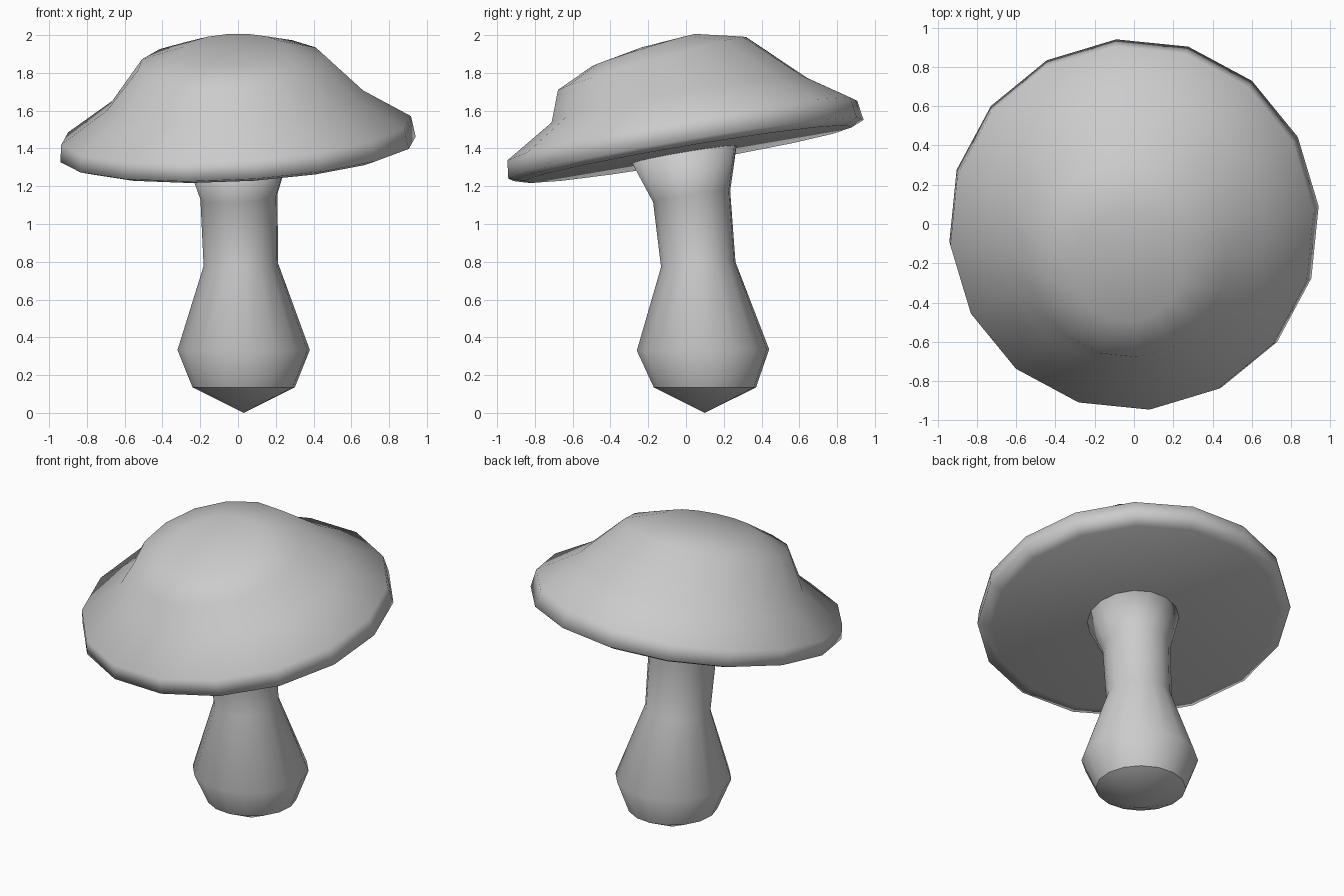
import bpy, bmesh
from math import cos, sin, radians, tau

if "Cube" in bpy.data.objects:
    bpy.data.objects.remove(bpy.data.objects["Cube"])

SIDES = 16
PHASE = radians(5.5)


def lathe(name, rings, start_pole, end_pole, sharp_rings=()):
    """Skin tilted rings (cx, cy, cz, radius, slope_x, slope_y) between two poles."""
    bm = bmesh.new()
    loops = []
    for cx, cy, cz, r, sx, sy in rings:
        loop = []
        for i in range(SIDES):
            a = PHASE + tau * i / SIDES
            x, y = r * cos(a), r * sin(a)
            loop.append(bm.verts.new((cx + x, cy + y, cz + sx * x + sy * y)))
        loops.append(loop)
    p0, p1 = bm.verts.new(start_pole), bm.verts.new(end_pole)
    for i in range(SIDES):
        j = (i + 1) % SIDES
        bm.faces.new((p0, loops[0][j], loops[0][i]))
        bm.faces.new((p1, loops[-1][i], loops[-1][j]))
        for a, b in zip(loops, loops[1:]):
            bm.faces.new((a[i], a[j], b[j], b[i]))
    bmesh.ops.recalc_face_normals(bm, faces=bm.faces)
    for f in bm.faces:
        f.smooth = True
    for k in sharp_rings:
        for i in range(SIDES):
            bm.edges.get((loops[k][i], loops[k][(i + 1) % SIDES])).smooth = False
    me = bpy.data.meshes.new(name)
    bm.to_mesh(me)
    bm.free()
    ob = bpy.data.objects.new(name, me)
    bpy.context.collection.objects.link(ob)
    return ob


# Stem: pointed foot, bulb, slim neck, flare under the cap
lathe("stem", [
    (0.03, 0.10, 0.135, 0.272, 0.00, 0.00),
    (0.03, 0.09, 0.333, 0.352, 0.00, 0.01),
    (0.015, 0.065, 0.785, 0.198, 0.03, 0.07),
    (0.005, 0.03, 1.145, 0.205, 0.06, 0.15),
    (0.00, -0.01, 1.375, 0.28, 0.055, 0.17),
], (0.03, 0.10, 0.0), (0.0, -0.01, 1.39), sharp_rings=(0,))

# Cap: flat underside, rolled rim, concave skirt, leaning dome
lathe("cap", [
    (0.00, 0.01, 1.37, 0.87, 0.052, 0.168),
    (0.00, 0.00, 1.395, 0.945, 0.055, 0.171),
    (-0.01, -0.02, 1.495, 0.93, 0.065, 0.177),
    (-0.015, -0.035, 1.655, 0.68, 0.06, 0.18),
    (-0.03, -0.18, 1.85, 0.50, 0.04, 0.285),
    (-0.03, -0.22, 1.92, 0.28, 0.04, 0.31),
], (0.0, 0.01, 1.37), (-0.03, -0.235, 1.935))
